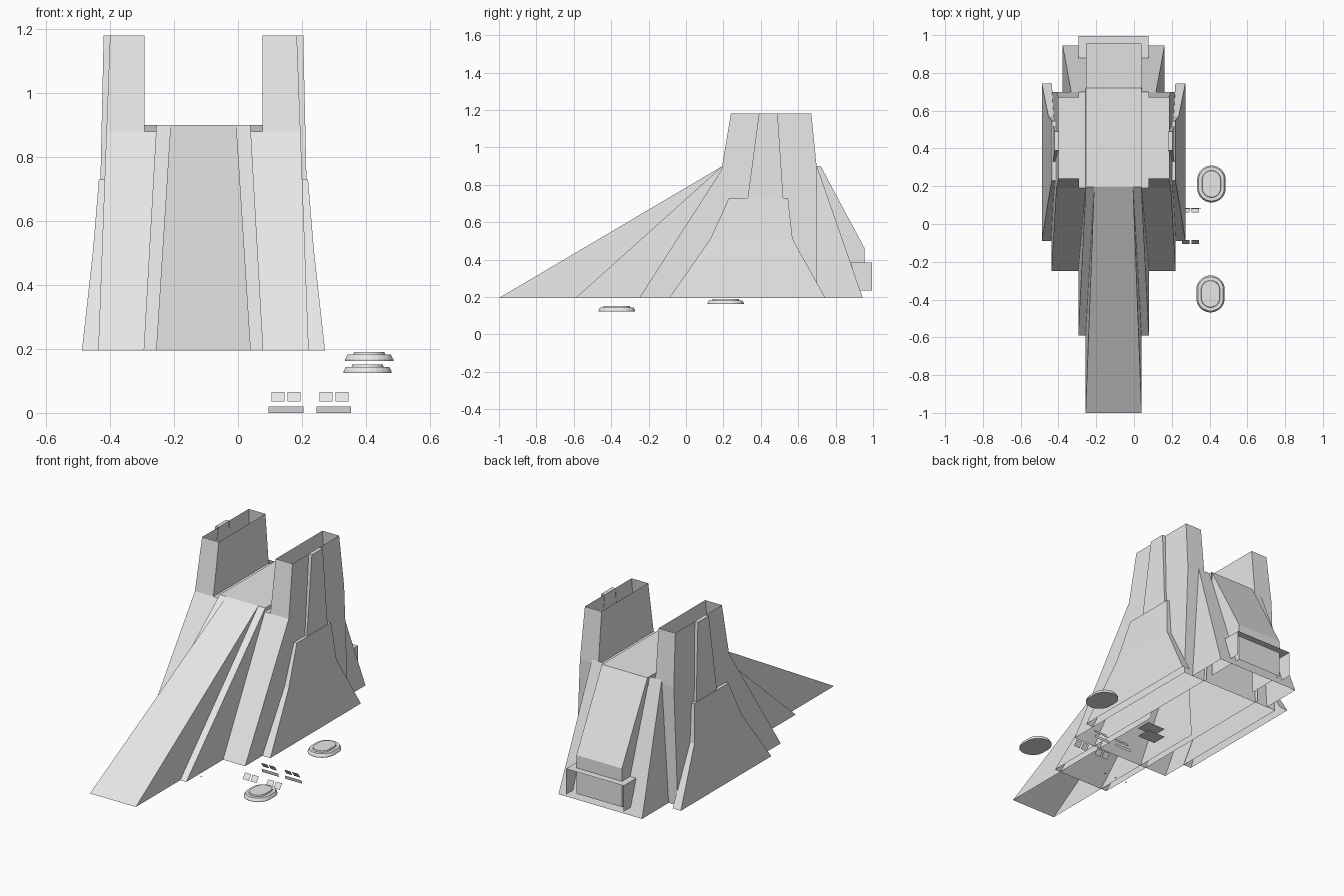
import bpy, bmesh, math

old = bpy.data.objects.get("Cube")
if old:
    bpy.data.objects.remove(old, do_unlink=True)

CX = -0.108      # centre line of the hull
BASE = 0.195     # lower rim of the hull
FLOOR, DECK, TOP = 0.88, 0.9, 1.18

mat = bpy.data.materials.new("light_grey")
mat.use_nodes = True
grey = (0.8, 0.8, 0.8, 1)
mat.diffuse_color = grey
mat.node_tree.nodes["Principled BSDF"].inputs["Base Color"].default_value = grey


def make(name, polys):
    """Object from a list of polygons, welded and with outward normals."""
    bm = bmesh.new()
    for poly in polys:
        bm.faces.new([bm.verts.new(p) for p in poly])
    bmesh.ops.remove_doubles(bm, verts=bm.verts, dist=0.0005)
    bmesh.ops.recalc_face_normals(bm, faces=bm.faces)
    me = bpy.data.meshes.new(name)
    bm.to_mesh(me)
    bm.free()
    me.materials.append(mat)
    ob = bpy.data.objects.new(name, me)
    bpy.context.collection.objects.link(ob)
    return ob


def shell(name, profile, strips):
    """Side panels from a (y, z, half width) profile, joined by the first strips."""
    sides = [[(CX + s * h, y, z) for y, z, h in profile] for s in (-1, 1)]
    a, b = sides
    n = len(profile)
    polys = sides + [[a[i], b[i], b[(i + 1) % n], a[(i + 1) % n]] for i in range(strips)]
    return make(name, polys)


def body_half(z):
    """Half width of the main body at a height."""
    return 0.329 - 0.037 * (z - BASE) / (TOP - BASE)


def plate(name, rows, s):
    """Raised side plate from rows of (z, front y, back y, half width)."""
    polys = []

    def ring(row):
        z, y0, y1, h = row
        xo, xi = CX + s * h, CX + s * (body_half(z) - 0.002)
        return (xi, y0, z), (xo, y0, z), (xo, y1, z), (xi, y1, z)
    for low, high in zip(rows, rows[1:]):
        a, b = ring(low), ring(high)
        polys += [[a[i], a[i + 1], b[i + 1], b[i]] for i in range(3)]
    polys.append(ring(rows[-1]))
    return make(name, polys)


# Hull layers, stepping outwards from the nose
shell("front_ramp", [(-1, BASE, 0.148), (0.195, DECK, 0.103), (0.195, BASE, 0.148)], 1)
shell("spine", [(-0.59, BASE, 0.187), (0.195, DECK, 0.147),
                (0.72, DECK, 0.147), (0.72, BASE, 0.187)], 2)
shell("main_body", [(-0.25, BASE, body_half(BASE)), (0.19, FLOOR, body_half(FLOOR)),
                    (0.70, FLOOR, body_half(FLOOR)), (0.70, BASE, body_half(BASE))], 3)
shell("rear_skirt", [(0.70, DECK, 0.225), (0.945, BASE, 0.27), (0.70, BASE, 0.27)], 1)
shell("rear_block", [(0.72, DECK, 0.147), (0.955, 0.46, 0.147),
                     (0.955, 0.235, 0.147), (0.72, 0.235, 0.147)], 2)

# Hood over the rear panel: a roof and two cheeks
hood = []
for s in (-1, 1):
    x = CX + s * 0.186
    hood.append([(x, 0.88, 0.385), (x, 0.995, 0.385), (x, 0.995, 0.235), (x, 0.93, 0.235)])
hood.append([(CX + s * 0.186, y, 0.385) for s, y in ((-1, 0.88), (1, 0.88), (1, 0.995), (-1, 0.995))])
make("rear_hood", hood)

# Open towers and raised side plates
for s, side in ((-1, "right"), (1, "left")):
    rings = []
    for z, y0, y1 in ((FLOOR, 0.19, 0.70), (TOP, 0.24, 0.67)):
        xi, xo = CX + s * 0.184, CX + s * body_half(z)
        rings.append([(xi, y0, z), (xo, y0, z), (xo, y1, z), (xi, y1, z)])
    lo, hi = rings
    make(side + "_tower", [[lo[i], lo[(i + 1) % 4], hi[(i + 1) % 4], hi[i]] for i in range(4)])
    plate(side + "_side_plate", [(BASE, -0.09, 0.745, 0.38), (0.51, 0.13, 0.57, 0.345),
                                 (0.73, 0.23, 0.545, 0.327)], s)
    plate(side + "_tower_rib", [(0.73, 0.33, 0.52, 0.322), (TOP, 0.39, 0.49, 0.312)], s)


def pad(name, cx, cy, z0):
    """Oval pad with a tapered rim and a smaller raised top."""
    rings = []
    for r, z in ((0.076, 0), (0.076, 0.006), (0.068, 0.02), (0.05, 0.02), (0.048, 0.028)):
        ring = []
        for i in range(24):
            a = 2 * math.pi * (i + 0.5) / 24
            shift = math.copysign(0.022, math.sin(a))
            ring.append((cx + r * math.cos(a), cy + shift + r * math.sin(a), z0 + z))
        rings.append(ring)
    polys = [rings[0], rings[-1]]
    for a, b in zip(rings, rings[1:]):
        polys += [[a[i - 1], a[i], b[i], b[i - 1]] for i in range(24)]
    make(name, polys)


pad("rear_pad", 0.41, 0.212, 0.162)
pad("front_pad", 0.405, -0.37, 0.124)


def sheet(name, x0, x1, low, high):
    """Thin quad between two (y, z) edges."""
    make(name, [[(x0, *low), (x1, *low), (x1, *high), (x0, *high)]])


# Small tilted tabs in pairs, with strips beneath
for i, x in enumerate((0.15, 0.30)):
    for dx in (-0.025, 0.025):
        x0, x1 = x + dx - 0.02, x + dx + 0.02
        sheet("front_tab", x0, x1, (-0.107, 0.035), (-0.085, 0.065))
        sheet("rear_tab", x0, x1, (0.082, 0.035), (0.062, 0.065))
    sheet("lower_strip", x - 0.054, x + 0.054, (0.086, 0), (0.082, 0.02))

# Flat panels and tiny studs under the hull
for z in (0.11, 0.16):
    sheet("under_panel", -0.06, 0.06, (0.105, z), (0.195, z))
for x in (-0.185, -0.11, -0.035):
    sheet("stud", x - 0.005, x + 0.005, (-0.295, 0.08), (-0.285, 0.08))
